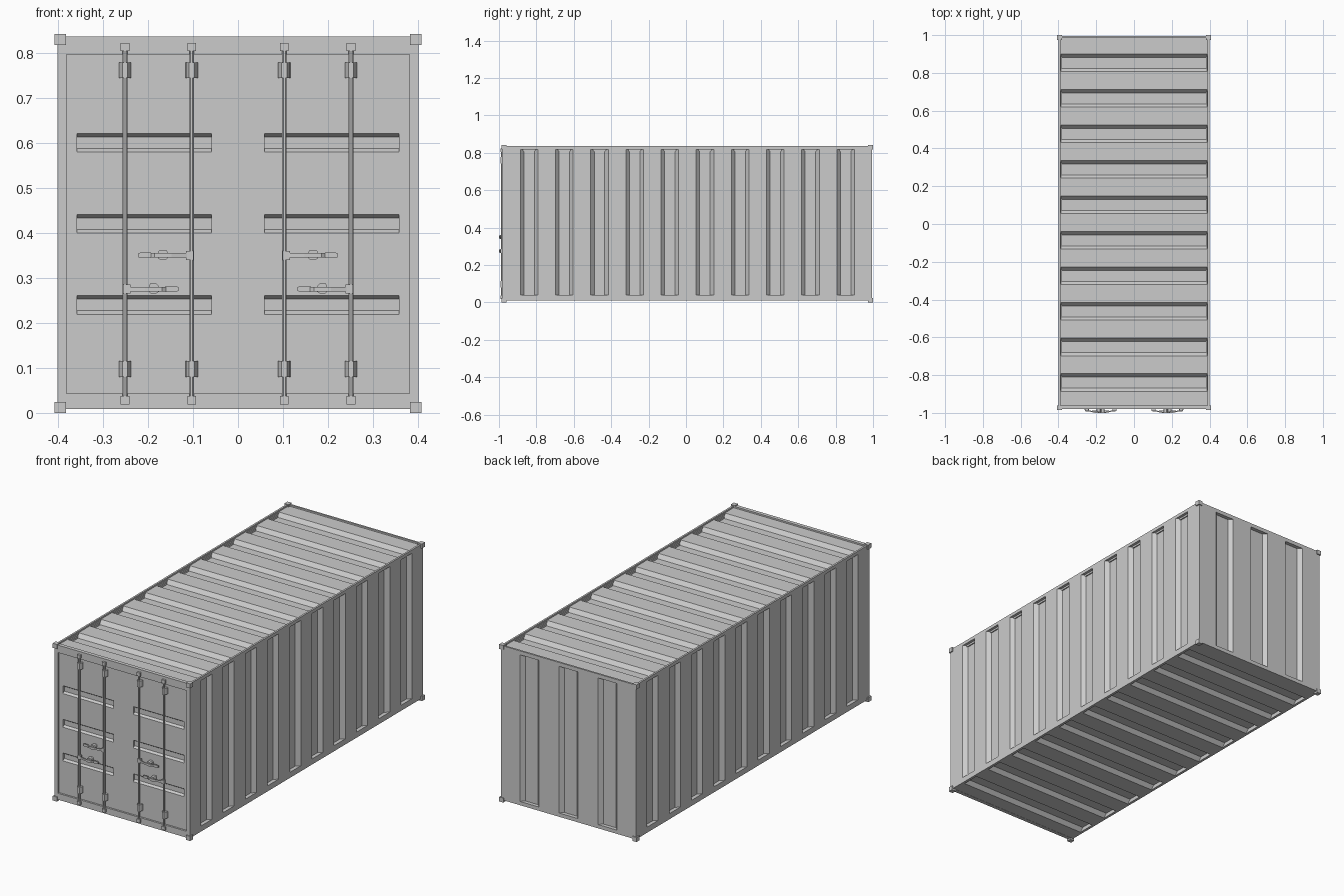
import bpy, bmesh, math
from mathutils import Vector

if "Cube" in bpy.data.objects:
    bpy.data.objects.remove(bpy.data.objects["Cube"])

X, Z0, Z1 = 0.40, 0.01, 0.836          # body half width, bottom, top
YF, YB = -0.98, 0.995                  # body front and back
CY, HY = (YF + YB) / 2, (YB - YF) / 2
AX, AY, AZ = Vector((1, 0, 0)), Vector((0, 1, 0)), Vector((0, 0, 1))


def make(name, bm):
    me = bpy.data.meshes.new(name)
    bm.to_mesh(me)
    bm.free()
    ob = bpy.data.objects.new(name, me)
    bpy.context.collection.objects.link(ob)
    return ob


def panel(name, origin, U, V, urange, vrange, grooves, gv, slope, depth):
    """Flat sheet facing U x V with trapezoid grooves pressed in, running along V."""
    bm = bmesh.new()
    N = U.cross(V)

    def face(*pts):
        bm.faces.new([bm.verts.new(origin + U * u + V * v - N * d) for u, v, d in pts])

    def rect(u0, u1, v0, v1, d0=0, d1=0):
        face((u0, v0, d0), (u1, v0, d1), (u1, v1, d1), (u0, v1, d0))

    (u0, u1), (v0, v1), (g0, g1) = urange, vrange, gv
    cur = u0
    for a, b in grooves:
        s, D = slope, depth
        rect(cur, a, v0, v1)
        rect(a, b, v0, g0)
        rect(a, b, g1, v1)
        rect(a, a + s, g0, g1, 0, D)
        rect(a + s, b - s, g0, g1, D, D)
        rect(b - s, b, g0, g1, D, 0)
        face((b, g0, 0), (b - s, g0, D), (a + s, g0, D), (a, g0, 0))
        face((a, g1, 0), (a + s, g1, D), (b - s, g1, D), (b, g1, 0))
        cur = b
    rect(cur, u1, v0, v1)
    bmesh.ops.remove_doubles(bm, verts=bm.verts, dist=1e-5)
    return make(name, bm)


def prism(name, pts, lo, hi, axis='z'):
    """Extrude a profile: (x, y) along z, or (x, z) along y."""
    bm = bmesh.new()
    place = (lambda p, h: (p[0], p[1], h)) if axis == 'z' else (lambda p, h: (p[0], h, p[1]))
    a = [bm.verts.new(place(p, lo)) for p in pts]
    b = [bm.verts.new(place(p, hi)) for p in pts]
    bm.faces.new(a)
    bm.faces.new(b)
    for i in range(len(pts)):
        j = (i + 1) % len(pts)
        bm.faces.new((a[i], a[j], b[j], b[i]))
    bmesh.ops.recalc_face_normals(bm, faces=bm.faces)
    return make(name, bm)


def box(name, x0, x1, y0, y1, z0, z1):
    return prism(name, [(x0, y0), (x1, y0), (x1, y1), (x0, y1)], z0, z1)


# Corrugated walls, roof and floor
long_g = [((i - 4.5) * 0.188 - 0.047, (i - 4.5) * 0.188 + 0.047) for i in range(10)]
end_g = [(c - 0.056, c + 0.056) for c in (-0.231, 0, 0.231)]
ZR = 0.828
for side, n in ((1, "right_wall"), (-1, "left_wall")):
    panel(n, Vector((side * X, CY, 0)), AY * side, AZ, (-HY, HY), (Z0, Z1),
          long_g, (0.04, 0.818), 0.019, 0.02)
panel("roof", Vector((0, CY, ZR)), -AY, AX, (-HY, HY), (-X, X), long_g, (-0.386, 0.386), 0.018, 0.02)
panel("floor", Vector((0, CY, Z0)), AY, AX, (-HY, HY), (-X, X), long_g, (-0.386, 0.386), 0.018, 0.02)
panel("back_wall", Vector((0, YB, 0)), -AX, AZ, (-X, X), (Z0, Z1), end_g, (0.03, 0.815), 0.018, 0.02)

# Thin lip around the roof
for s, n in ((-1, "left"), (1, "right")):
    box("roof_rail_" + n, *sorted((s * (X - 0.01), s * X)), YF, YB, ZR - 0.005, Z1)
box("roof_rail_back", -X, X, YB - 0.01, YB, ZR - 0.005, Z1)

# Front frame around the doors
XF = 0.401
for s, n in ((-1, "left"), (1, "right")):
    box("door_post_" + n, *sorted((s * 0.381, s * XF)), YF, -0.96, Z0, Z1)
box("door_header", -XF, XF, YF, -0.96, 0.796, Z1)
box("door_sill", -XF, XF, YF, -0.96, Z0 - 0.001, 0.043)

# Two doors with three pressed ribs each
door_g = [(c - 0.021, c + 0.021) for c in (0.24, 0.42, 0.60)]
for n, v, g in (("left", (0, 0.385), (0.059, 0.358)), ("right", (-0.385, 0), (-0.358, -0.059))):
    panel("door_" + n, Vector((0, -0.97, 0)), AZ, -AX, (0.04, 0.80), v, door_g, g, 0.008, 0.012)

# Corner castings
for sx in (-1, 1):
    for y0, y1 in ((-0.986, -0.96), (0.974, 1.0)):
        for z0, z1 in ((0, 0.024), (0.817, 0.841)):
            box("corner_casting", *sorted((sx * 0.382, sx * 0.407)), y0, y1, z0, z1)

# Lock rods with end cams and clamps
RY = -0.984
for x in (-0.251, -0.103, 0.103, 0.251):
    ring = [(x + 0.0055 * math.cos(math.pi * (k + .5) / 4),
             RY + 0.0055 * math.sin(math.pi * (k + .5) / 4)) for k in range(8)]
    prism("lock_rod", ring, 0.02, 0.82)
    for z0, z1 in ((0.019, 0.037), (0.804, 0.822)):
        box("rod_cam", x - 0.0095, x + 0.0095, -0.991, -0.97, z0, z1)
    for z0, z1 in ((0.08, 0.115), (0.744, 0.778)):
        prism("rod_clamp", [(x - 0.014, -0.968), (x - 0.012, -0.98), (x - 0.006, -0.992),
                            (x + 0.006, -0.992), (x + 0.012, -0.98), (x + 0.014, -0.968)], z0, z1)


# Door handles, each reaching sideways from its rod in direction d
def handle(x, z, d):
    def px(*pts):
        return [(x + d * a, b) for a, b in pts]
    prism("handle_mount", px((-0.004, -0.992), (0.012, -0.992), (0.012, -0.978), (-0.004, -0.978)),
          z - 0.01, z + 0.01)
    prism("handle_arm", px((0.01, -0.992), (0.045, -1.0), (0.082, -1.0), (0.092, -0.993),
                           (0.092, -0.988), (0.08, -0.994), (0.046, -0.994), (0.01, -0.986)),
          z - 0.005, z + 0.005)
    prism("handle_grip", px((0.09, z - 0.0065), (0.113, z - 0.0065), (0.119, z - 0.004), (0.119, z + 0.004),
                            (0.113, z + 0.0065), (0.09, z + 0.0065)), -0.994, -0.987, 'y')
    prism("handle_catch", px((0.053, z - 0.006), (0.057, z - 0.010), (0.069, z - 0.010), (0.075, z - 0.006),
                             (0.075, z + 0.007), (0.07, z + 0.012), (0.056, z + 0.012), (0.053, z + 0.007)),
          -0.996, -0.968, 'y')


for s in (-1, 1):
    handle(s * 0.103, 0.35, s)
    handle(s * 0.251, 0.275, -s)
